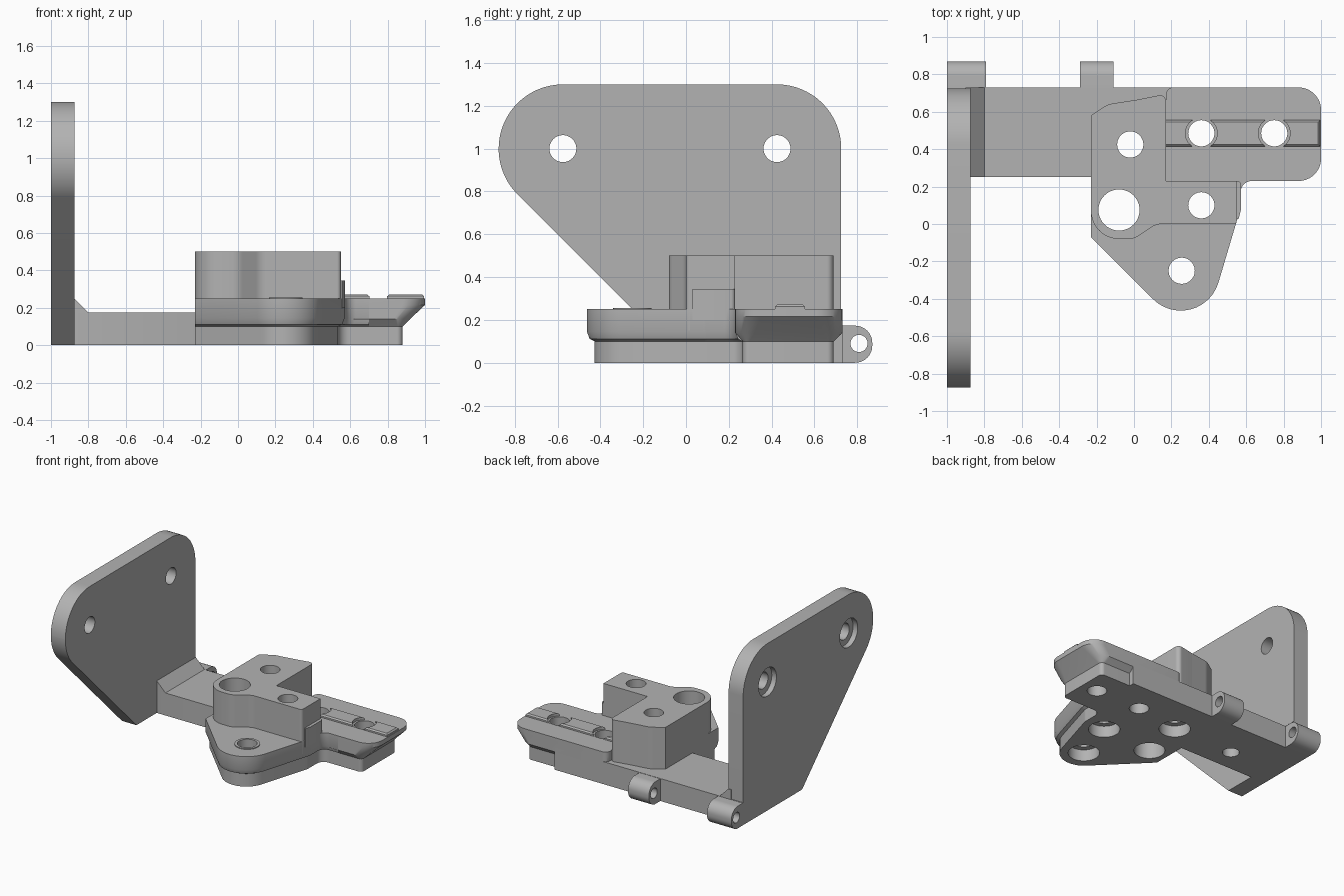
import bpy, bmesh, math
from mathutils import Vector

cube = bpy.data.objects.get("Cube")
if cube:
    bpy.data.objects.remove(cube)

grey = bpy.data.materials.new("machined grey")
grey.use_nodes = True
GREY = (0.45, 0.45, 0.45, 1)
grey.diffuse_color = GREY
grey.node_tree.nodes["Principled BSDF"].inputs["Base Color"].default_value = GREY


def rounded(corners, steps=12):
    """Outline from (u, v, radius) corners, with true arcs at rounded ones."""
    out = []
    for i, (u, v, r) in enumerate(corners):
        p = Vector((u, v))
        if r == 0:
            out.extend([p.copy() for _ in range(1)])
            continue
        a = (Vector(corners[i - 1][:2]) - p).normalized()
        b = (Vector(corners[(i + 1) % len(corners)][:2]) - p).normalized()
        half = a.angle(b) / 2
        centre = p + (a + b).normalized() * (r / math.sin(half))
        reach = r / math.tan(half)
        start, end = p + a * reach - centre, p + b * reach - centre
        sweep = math.pi - 2 * half
        for k in range(steps + 1):
            t = k / steps
            out.append(centre + (start * math.sin((1 - t) * sweep)
                                 + end * math.sin(t * sweep)) / math.sin(sweep))
    return out


def rect(u0, u1, v0, v1, r=0):
    return rounded([(u0, v0, r), (u1, v0, r), (u1, v1, r), (u0, v1, r)])


def circle(u, v, r, n=40):
    return [Vector((u + r * math.cos(k * math.tau / n), v + r * math.sin(k * math.tau / n)))
            for k in range(n)]


def blend(a, b, t):
    return [p.lerp(q, t) for p, q in zip(a, b)]


def loft(name, sections, axis="z"):
    """Solid through matching outlines, each given with its height along the axis."""
    place = {"z": lambda u, v, w: (u, v, w), "x": lambda u, v, w: (w, u, v),
             "y": lambda u, v, w: (u, w, v)}[axis]
    bm = bmesh.new()
    rings = [[bm.verts.new(place(p.x, p.y, w)) for p in o] for o, w in sections]
    n = len(rings[0])
    for low, high in zip(rings, rings[1:]):
        for k in range(n):
            j = (k + 1) % n
            bm.faces.new((low[k], low[j], high[j], high[k]))
    bm.faces.new(rings[0][::-1])
    bm.faces.new(rings[-1])
    bmesh.ops.remove_doubles(bm, verts=bm.verts, dist=0.0005)
    bmesh.ops.recalc_face_normals(bm, faces=bm.faces)
    mesh = bpy.data.meshes.new(name)
    bm.to_mesh(mesh)
    bm.free()
    mesh.materials.append(grey)
    obj = bpy.data.objects.new(name, mesh)
    bpy.context.scene.collection.objects.link(obj)
    return obj


def prism(name, outline, low, high, axis="z"):
    return loft(name, [(outline, low), (outline, high)], axis)


def bore(u, v, steps, axis="z"):
    """Stepped round cutter; steps are (radius, height)."""
    obj = loft("bore_cutter", [(circle(u, v, r), w) for r, w in steps], axis)
    obj.hide_render = True
    return obj


# Upright mounting plate
plate = prism("mounting_plate", rounded([
    (0, 0, 0), (0.725, 0, 0), (0.725, 1.3, 0.3), (-0.875, 1.3, 0.3),
    (-0.875, 0.875, 0.3)], 16), -1, -0.875, "x")
plate_bores = [bore(y, 1, [(0.11, -1.1), (0.11, -0.96), (0.063, -0.96), (0.063, -0.8)], "x")
               for y in (-0.575, 0.425)]

# Horizontal arm and the corner gusset
arm = prism("arm", rounded([
    (-1, 0.25, 0), (-0.2, 0.25, 0), (0.1, 0.4, 0), (0.62, 0.4, 0),
    (0.62, 0.73, 0), (-1, 0.73, 0)]), 0, 0.175)
gusset = prism("gusset", rounded([
    (-0.9, 0.15, 0), (-0.8, 0.15, 0), (-0.8, 0.175, 0), (-0.875, 0.25, 0),
    (-0.9, 0.25, 0)]), 0.25, 0.73, "y")

# Hinge knuckles
knuckle_shape = rounded([(0.68, 0, 0), (0.87, 0, 0.08), (0.87, 0.173, 0.08), (0.68, 0.173, 0)])
knuckles = [prism(side + "_hinge_knuckle", knuckle_shape, x0, x1, "x")
            for side, x0, x1 in (("outer", -1, -0.79), ("inner", -0.29, -0.11))]
pin_bore = bore(0.808, 0.09, [(0.04, -1.1), (0.04, 0)], "x")

# Front lobe, undercut toward its foot
lobe_top = rounded([
    (-0.23, -0.07, 0), (0.351, -0.651, 0.21), (0.57, 0.085, 0.05), (0.57, 0.23, 0.06),
    (0.7, 0.23, 0), (0.7, 0.6, 0), (-0.23, 0.57, 0)])
lobe_foot = rounded([
    (-0.23, -0.02, 0), (0.334, -0.584, 0.175), (0.535, 0.095, 0.05), (0.535, 0.265, 0.06),
    (0.7, 0.265, 0), (0.7, 0.6, 0), (-0.23, 0.57, 0)])
lobe = loft("front_lobe", [
    (lobe_foot, 0), (lobe_foot, 0.1), (blend(lobe_foot, lobe_top, 0.65), 0.112),
    (lobe_top, 0.145), (lobe_top, 0.25)])


# Side wing with a sloping underside
def wing_outline(x, y0, y1, r):
    return rounded([(0.17, y0, 0), (x, y0, r), (x, y1, r), (0.17, y1, 0.04)])


wing_foot = wing_outline(0.88, 0.265, 0.69, 0.03)
wing = loft("wing", [
    (wing_foot, 0), (wing_foot, 0.1), (wing_outline(0.92, 0.23, 0.73, 0.09), 0.14),
    (wing_outline(1, 0.23, 0.73, 0.12), 0.215), (wing_outline(1, 0.23, 0.73, 0.12), 0.25)])
rail = loft("wing_rail", [
    (rect(0.16, 0.995, 0.415, 0.555), 0.22), (rect(0.16, 0.995, 0.415, 0.555), 0.262),
    (rect(0.16, 0.985, 0.425, 0.545), 0.272)])

# Raised block and its small ledge
block = prism("raised_block", rounded([
    (-0.23, -0.08, 0.15), (0, -0.08, 0.1), (0.12, 0, 0.1), (0.55, 0, 0.02),
    (0.55, 0.23, 0), (0.17, 0.23, 0), (0.17, 0.695, 0.03), (0.02, 0.665, 0.2),
    (-0.14, 0.64, 0.1), (-0.23, 0.58, 0)]), 0.15, 0.5)
ledge = prism("block_ledge", rounded([
    (0.5, 0.03, 0), (0.56, 0.03, 0), (0.573, 0.08, 0), (0.573, 0.23, 0.02),
    (0.5, 0.23, 0)]), 0.2, 0.345)
ring = prism("lobe_hole_ring", circle(0.255, -0.25, 0.09), 0.24, 0.256)

# Vertical holes: wing, counterbored, wide, and blind in the arm
base_bores = [bore(x, 0.485, [(0.07, -0.1), (0.07, 0.251), (0.085, 0.251), (0.085, 0.4)])
              for x in (0.36, 0.75)]
base_bores += [bore(x, y, [(0.112, -0.1), (0.112, 0.09), (0.07, 0.09), (0.07, 0.6)])
               for x, y in ((-0.02, 0.425), (0.36, 0.1), (0.255, -0.25))]
base_bores.append(bore(-0.08, 0.075, [(0.11, -0.1), (0.11, 0.6)]))
base_bores.append(bore(-0.54, 0.425, [(0.06, -0.1), (0.06, 0.1)]))

jobs = [(p, base_bores) for p in (arm, lobe, wing, rail, block, ledge, ring)]
jobs += [(plate, plate_bores + [pin_bore]), (gusset, [])]
jobs += [(k, [pin_bore]) for k in knuckles]

# Cut the holes into every part they cross, then shade
for part, cutters in jobs:
    for cutter in cutters:
        mod = part.modifiers.new("hole", "BOOLEAN")
        mod.operation = "DIFFERENCE"
        mod.solver = "EXACT"
        mod.object = cutter
bpy.context.view_layer.update()
graph = bpy.context.evaluated_depsgraph_get()
results = [(part, bpy.data.meshes.new_from_object(part.evaluated_get(graph)))
           for part, _ in jobs]
for part, mesh in results:
    part.modifiers.clear()
    part.data = mesh
for cutter in base_bores + plate_bores + [pin_bore]:
    bpy.data.objects.remove(cutter)

bpy.ops.object.select_all(action="DESELECT")
for part, _ in jobs:
    part.select_set(True)
bpy.context.view_layer.objects.active = plate
bpy.ops.object.shade_smooth_by_angle(angle=math.radians(30))
